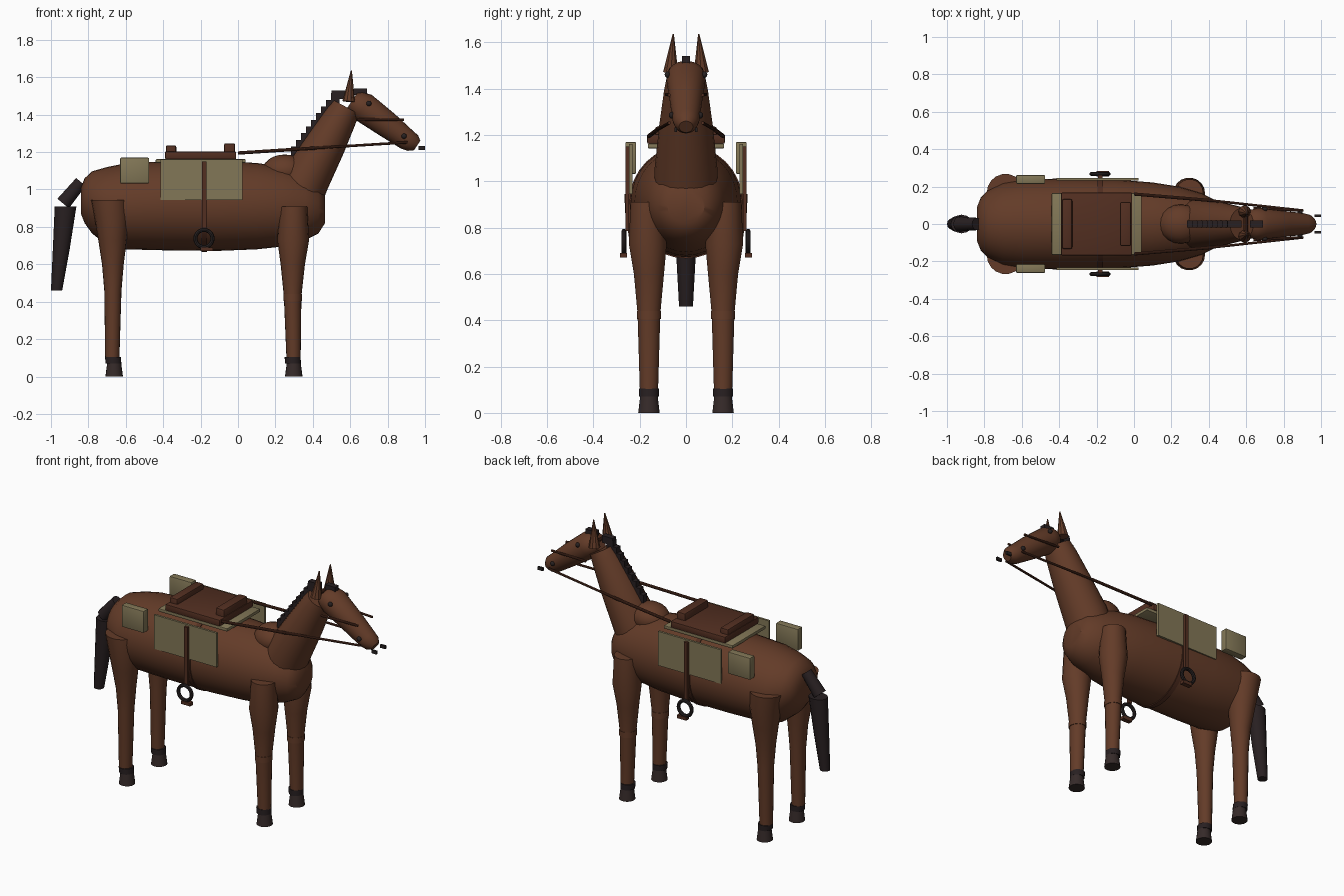
import bpy, bmesh, math
from mathutils import Vector, Matrix

if "Cube" in bpy.data.objects:
    bpy.data.objects.remove(bpy.data.objects["Cube"])


def material(name, rgb):
    m = bpy.data.materials.new(name)
    m.diffuse_color = (*rgb, 1)
    m.use_nodes = True
    m.node_tree.nodes["Principled BSDF"].inputs["Base Color"].default_value = m.diffuse_color
    return m


COAT = material("chestnut coat", (0.125, 0.044, 0.021))
LEATHER = material("saddle leather", (0.085, 0.028, 0.015))
HAIR = material("dark hair", (0.021, 0.014, 0.015))
HOOF = material("hoof", (0.036, 0.023, 0.022))
CLOTH = material("khaki cloth", (0.225, 0.185, 0.095))
IRON = material("dark iron", (0.02, 0.015, 0.015))


def finish(bm, name, mat, smooth=True):
    bmesh.ops.recalc_face_normals(bm, faces=bm.faces[:])
    me = bpy.data.meshes.new(name)
    bm.to_mesh(me)
    bm.free()
    me.materials.append(mat)
    ob = bpy.data.objects.new(name, me)
    bpy.context.collection.objects.link(ob)
    if smooth:
        bpy.ops.object.select_all(action='DESELECT')
        ob.select_set(True)
        bpy.context.view_layer.objects.active = ob
        bpy.ops.object.shade_smooth_by_angle(angle=math.radians(35))
    return ob


def loft(name, mat, axis, rings, n=24, cap=True):
    """Elliptical rings (centre, in-plane radius, y radius) square to an axis in the xz plane."""
    t = Vector(axis).normalized()
    y = Vector((0, 1, 0))
    u = y.cross(t)
    bm = bmesh.new()
    loops = []
    for c, ru, ry in rings:
        loops.append([bm.verts.new(Vector(c) + u * ru * math.cos(a) + y * ry * math.sin(a))
                      for a in (2 * math.pi * i / n for i in range(n))])
    for a, b in zip(loops, loops[1:]):
        for i in range(n):
            j = (i + 1) % n
            bm.faces.new((a[i], a[j], b[j], b[i]))
    if cap:
        bm.faces.new(loops[0])
        bm.faces.new(loops[-1])
    return finish(bm, name, mat)


def rod(name, mat, p, q, r1, r2=None, n=10):
    p, q = Vector(p), Vector(q)
    d = q - p
    bm = bmesh.new()
    bmesh.ops.create_cone(bm, cap_ends=True, segments=n, radius1=r1,
                          radius2=r1 if r2 is None else r2, depth=d.length,
                          matrix=Matrix.Translation((p + q) / 2) @ d.to_track_quat('Z', 'Y').to_matrix().to_4x4())
    return finish(bm, name, mat)


def box(name, mat, x, y, z, bevel=0.0):
    bm = bmesh.new()
    bmesh.ops.create_cube(bm, size=1)
    for v in bm.verts:
        v.co = [(lo + hi) / 2 + c * (hi - lo) for c, (lo, hi) in zip(v.co, (x, y, z))]
    if bevel:
        bmesh.ops.bevel(bm, geom=bm.edges[:], offset=bevel, segments=2, affect='EDGES', profile=0.5)
    return finish(bm, name, mat, bevel > 0)


def ball(name, mat, c, r):
    bm = bmesh.new()
    bmesh.ops.create_uvsphere(bm, u_segments=20, v_segments=12, radius=1,
                              matrix=Matrix.Translation(c) @ Matrix.Diagonal((*r, 1)))
    return finish(bm, name, mat)


def torus(name, mat, c, R, r, n=20, m=8):
    bm = bmesh.new()
    rows = []
    for i in range(n):
        a = 2 * math.pi * i / n
        rows.append([bm.verts.new((c[0] + (R + r * math.cos(b)) * math.cos(a), c[1] + r * math.sin(b),
                                   c[2] + (R + r * math.cos(b)) * math.sin(a)))
                     for b in (2 * math.pi * j / m for j in range(m))])
    for i in range(n):
        for j in range(m):
            k, l = (i + 1) % n, (j + 1) % m
            bm.faces.new((rows[i][j], rows[k][j], rows[k][l], rows[i][l]))
    return finish(bm, name, mat)


# Barrel of the body: x, low z, high z, half width
barrel = [(-.84, .87, 1.01, .09), (-.82, .82, 1.06, .14), (-.78, .765, 1.097, .18), (-.7, .70, 1.12, .22),
          (-.6, .68, 1.14, .237), (-.4, .675, 1.15, .243), (-.1, .672, 1.15, .238), (.1, .68, 1.142, .222),
          (.24, .695, 1.12, .2), (.36, .73, 1.08, .165), (.43, .765, 1.03, .13), (.465, .82, .97, .08)]
loft("body", COAT, (1, 0, 0), [((x, 0, (a + b) / 2), (b - a) / 2, w) for x, a, b, w in barrel], 32)
loft("girth_strap", LEATHER, (1, 0, 0), [((x, 0, .911), .244, .244) for x in (-.195, -.165)], 32)

# Withers, neck and head
ball("withers", COAT, (.25, 0, 1.1), (.12, .105, .087))
loft("neck", COAT, (.21, 0, .38), [((.335, 0, .99), .13, .135), ((.365, 0, 1.06), .128, .135),
                                   ((.47, 0, 1.245), .108, .115), ((.55, 0, 1.39), .088, .095),
                                   ((.58, 0, 1.44), .077, .085)])
loft("head", COAT, (.83, 0, -.56), [((.61, 0, 1.475), .05, .06), ((.63, 0, 1.465), .066, .078),
                                    ((.67, 0, 1.44), .08, .085), ((.8, 0, 1.345), .07, .07),
                                    ((.905, 0, 1.265), .057, .058), ((.935, 0, 1.248), .05, .05),
                                    ((.958, 0, 1.235), .03, .03)])

# Mane steps, poll tuft and forelock
for i in range(9):
    f = i / 8
    x, z = .305 + .215 * f, 1.2 + .285 * f
    box("mane_step", HAIR, (x - .022, x + .022), (-.018, .018), (z - .035, z + .03))
box("mane_poll", HAIR, (.5, .575), (-.018, .018), (1.485, 1.53))
box("forelock", HAIR, (.62, .69), (-.018, .018), (1.505, 1.54))

# Tail
rod("tail_dock", HAIR, (-.84, 0, 1.04), (-.935, 0, .925), .033, .04, 12)
loft("tail_hair", HAIR, (0, 0, -1), [((-.922, 0, .91), .058, .05), ((-.945, 0, .68), .045, .042),
                                     ((-.97, 0, .46), .03, .03)], 12)

# Saddle blanket and saddle
box("blanket_top", CLOTH, (-.44, .04), (-.165, .165), (1.142, 1.162), .004)
box("saddle_seat", LEATHER, (-.39, -.01), (-.168, .168), (1.162, 1.203), .006)
box("cantle", LEATHER, (-.386, -.33), (-.133, .133), (1.165, 1.236), .01)
box("pommel", LEATHER, (-.075, -.015), (-.118, .118), (1.165, 1.247), .01)
rod("browband", LEATHER, (.6, -.09, 1.49), (.6, .09, 1.49), .009)

for s in (1, -1):
    side = lambda a, b: tuple(sorted((s * a, s * b)))
    # Hind and front legs: x, z, x radius, y centre, y radius
    hind = [(-.687, .945, .1, .168, .1), (-.675, .85, .092, .168, .095), (-.671, .73, .076, .165, .078),
            (-.669, .6, .058, .16, .06), (-.669, .46, .046, .16, .05), (-.672, .1, .038, .16, .04)]
    front = [(.297, .91, .073, .165, .075), (.295, .73, .085, .165, .083), (.293, .6, .065, .16, .066),
             (.292, .43, .047, .16, .05), (.297, .1, .038, .16, .04)]
    for label, prof in (("hind", hind), ("front", front)):
        loft(label + "_leg", COAT, (0, 0, -1), [((x, s * y, z), r, ry) for x, z, r, y, ry in prof], 18)
        hx = -.662 if label == "hind" else .298
        loft(label + "_fetlock", HAIR, (0, 0, -1),
             [((hx - .006, s * .16, .105), .043, .044), ((hx - .004, s * .16, .07), .042, .043)], 18)
        loft(label + "_hoof", HOOF, (0, 0, -1),
             [((hx, s * .16, .075), .037, .038), ((hx, s * .16, .0), .047, .047)], 18)
    loft("front_knee", COAT, (0, 0, -1), [((.292, s * .16, .44), .05, .053), ((.292, s * .16, .405), .05, .053)], 18)

    # Ears, eyes, nostrils
    rod("ear", COAT, (.592, s * .066, 1.47), (.606, s * .055, 1.635), .034, .003, 10)
    ball("eye", IRON, (.7, s * .08, 1.46), (.014, .012, .014))
    box("nostril", IRON, (.965, 1.0), side(.038, .05), (1.212, 1.232))

    # Bridle and reins
    rod("cheek_strap", LEATHER, (.64, s * .085, 1.375), (.888, s * .072, 1.372), .007)
    ball("bit_ring", IRON, (.888, s * .062, 1.285), (.014, .012, .014))
    rod("rein", LEATHER, (0, s * .16, 1.195), (.42, s * .125, 1.222), .009)
    rod("rein", LEATHER, (.42, s * .125, 1.222), (.905, s * .072, 1.252), .007)

    # Blanket flap, saddlebag, stirrup
    box("blanket_flap", CLOTH, (-.415, .023), side(.232, .246), (.945, 1.16))
    box("saddlebag", CLOTH, (-.63, -.475), side(.215, .262), (1.032, 1.17), .006)
    box("stirrup_strap", LEATHER, (-.192, -.168), side(.246, .262), (.785, 1.15))
    torus("stirrup_ring", IRON, (-.182, s * .268, .738), .046, .011)
    box("stirrup_tread", LEATHER, (-.2, -.135), side(.255, .284), (.67, .69))
